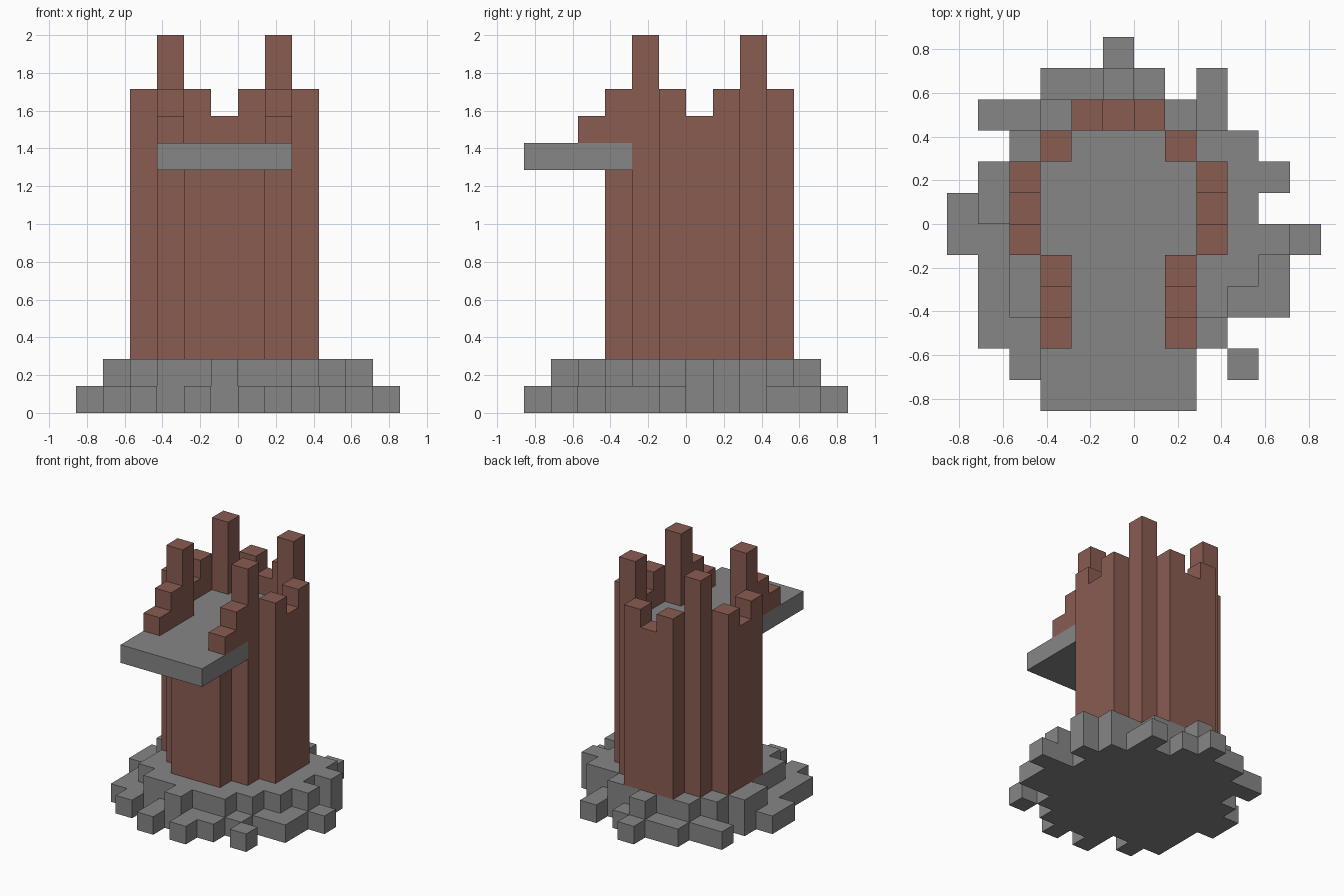
import bpy
import bmesh
from mathutils import Vector

cube = bpy.data.objects.get("Cube")
if cube:
    bpy.data.objects.remove(cube)

U = 1 / 7  # edge of one block


def material(name, rgb):
    m = bpy.data.materials.new(name)
    m.use_nodes = True
    color = (*rgb, 1)
    m.diffuse_color = color
    m.node_tree.nodes["Principled BSDF"].inputs["Base Color"].default_value = color
    return m


STONE = material("grey stone", (0.24, 0.24, 0.24))
BRICK = material("brown brick", (0.25, 0.107, 0.083))


def blocks(name, cells, mat):
    """Skin a set of grid cells with their exposed faces, merging flat areas."""
    bm = bmesh.new()
    for cell in cells:
        c = Vector(cell)
        for axis in range(3):
            for side in (0, 1):
                step = Vector((0, 0, 0))
                step[axis] = 1 if side else -1
                if tuple(int(v) for v in c + step) in cells:
                    continue
                a, b = Vector((0, 0, 0)), Vector((0, 0, 0))
                a[(axis + 1) % 3] = b[(axis + 2) % 3] = 1
                o = c + step if side else c
                quad = [o, o + a, o + a + b, o + b]
                if not side:
                    quad.reverse()
                bm.faces.new([bm.verts.new(p * U) for p in quad])
    bmesh.ops.remove_doubles(bm, verts=bm.verts, dist=U / 100)
    bmesh.ops.dissolve_limit(bm, angle_limit=0.01, verts=bm.verts, edges=bm.edges)
    mesh = bpy.data.meshes.new(name)
    bm.to_mesh(mesh)
    bm.free()
    mesh.materials.append(mat)
    obj = bpy.data.objects.new(name, mesh)
    bpy.context.collection.objects.link(obj)


# Rubble base plan, back row first: l = one block high, h = two blocks high
PLAN = """
.....l......
...llhl.l...
.llhhhhhl...
..hhhhhhhh..
.hhhhhhhhhh.
lhhhhhhhhh..
llhhhhhhhhhl
.lhhhhhhhhl.
.lhhhhhhhll.
.llhhhhhl...
..l.lhll.l..
....l.l.....
""".split()
base = set()
for r, row in enumerate(PLAN):
    for c, mark in enumerate(row):
        for k in range(".lh".index(mark)):
            base.add((c - 6, 5 - r, k))
blocks("rubble_base", base, STONE)

# Round tower wall with a ragged top, centred on column -1
CX = -1
wall = set()


def column(dx, y, bottom, top):
    wall.update((CX + dx, y, k) for k in range(bottom, top))


for s in (-1, 1):
    for y in (-2, 2):
        column(2 * s, y, 2, 14)          # tall corner posts
    for y in (-1, 0, 1):
        column(3 * s, y, 2, 12 if y else 11)   # side walls
    column(2 * s, -3, 10, 12)            # stepped balcony rails
    column(2 * s, -4, 10, 11)
for dx in (-1, 0, 1):
    column(dx, 3, 2, 12 if dx else 11)   # back wall
    column(dx, -3, 2, 9)                 # front wall under the balcony
blocks("tower_wall", wall, BRICK)

# Upper floor running out into the balcony
floor = set()
for y in range(-6, 3):
    half = 1 if y in (-2, 2) else 2
    floor.update((CX + dx, y, 9) for dx in range(-half, half + 1))
blocks("balcony_floor", floor, STONE)
